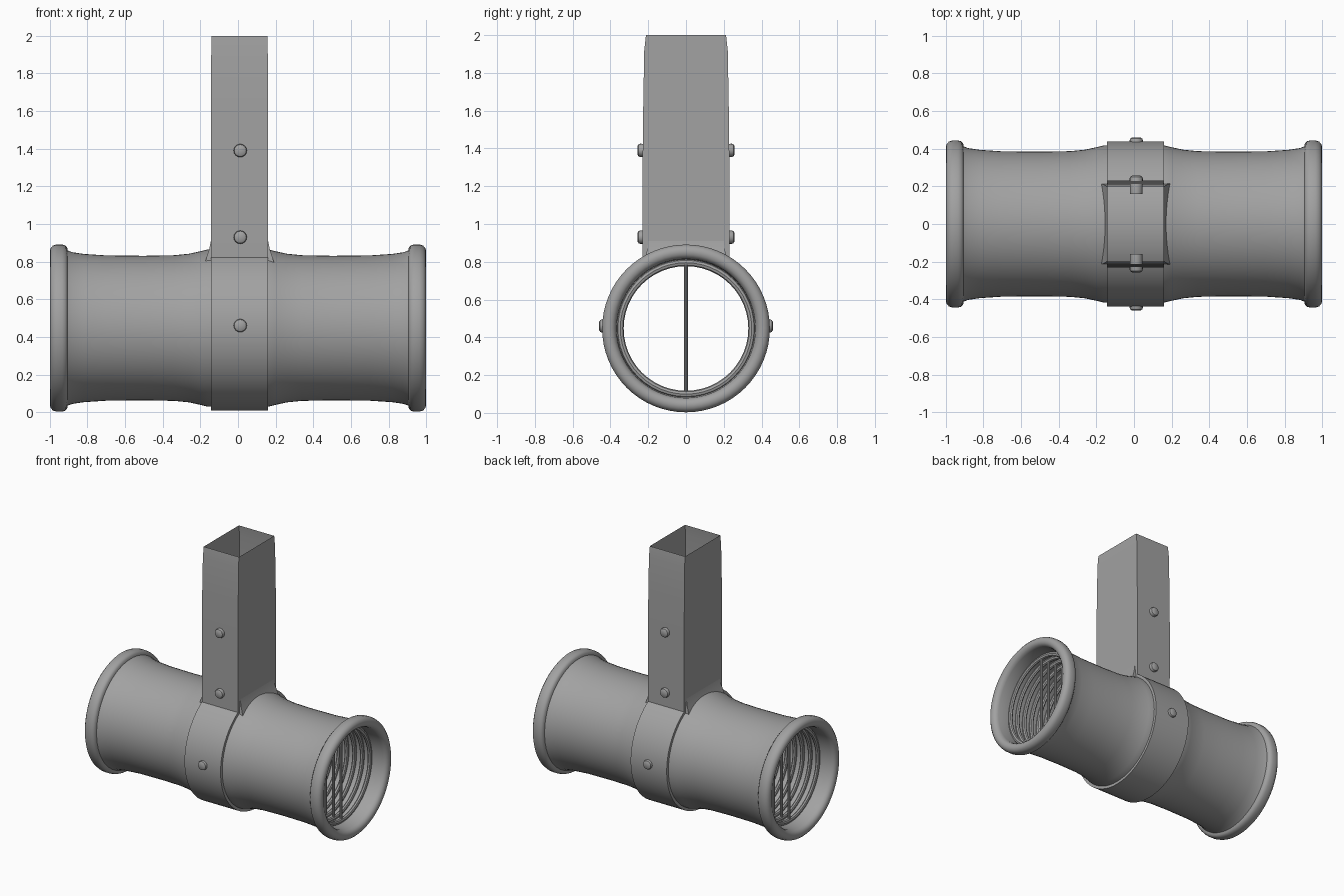
import bpy, bmesh, math
from mathutils import Matrix, Vector

if "Cube" in bpy.data.objects:
    bpy.data.objects.remove(bpy.data.objects["Cube"])

AXIS_Z = 0.447   # height of the pipe axis
POST_X = 0.008   # post and band centre

grey = bpy.data.materials.new("matte grey")
grey.diffuse_color = (0.36, 0.36, 0.36, 1)
grey.use_nodes = True
grey.node_tree.nodes["Principled BSDF"].inputs["Base Color"].default_value = grey.diffuse_color


def finish(name, bm, angle=35):
    bmesh.ops.recalc_face_normals(bm, faces=bm.faces)
    mesh = bpy.data.meshes.new(name)
    bm.to_mesh(mesh)
    bm.free()
    ob = bpy.data.objects.new(name, mesh)
    bpy.context.collection.objects.link(ob)
    mesh.materials.append(grey)
    bpy.ops.object.select_all(action='DESELECT')
    ob.select_set(True)
    bpy.context.view_layer.objects.active = ob
    bpy.ops.object.shade_smooth_by_angle(angle=math.radians(angle))
    return ob


def revolve(name, profile, steps=64, closed=True, matrix=Matrix.Translation((0, 0, AXIS_Z))):
    """Turn (x, radius) points around the x axis, then place with matrix."""
    bm = bmesh.new()
    rings = []
    for x, r in profile:
        rings.append([bm.verts.new((x, r * math.cos(a), r * math.sin(a)))
                      for a in (2 * math.pi * i / steps for i in range(steps))])
    pairs = list(zip(rings, rings[1:]))
    if closed:
        pairs.append((rings[-1], rings[0]))
    else:
        bm.faces.new(rings[0])
        bm.faces.new(rings[-1])
    for a, b in pairs:
        for i in range(steps):
            j = (i + 1) % steps
            bm.faces.new((a[i], a[j], b[j], b[i]))
    bmesh.ops.transform(bm, matrix=matrix, verts=bm.verts)
    return finish(name, bm)


def tube(name, sections, floor=False):
    """Rectangular sleeve through (z, half x, half y) sections."""
    bm = bmesh.new()
    loops = [[bm.verts.new((POST_X + sx * hx, sy * hy, z))
              for sx, sy in ((-1, -1), (1, -1), (1, 1), (-1, 1))] for z, hx, hy in sections]
    for a, b in zip(loops, loops[1:]):
        for i in range(4):
            j = (i + 1) % 4
            bm.faces.new((a[i], a[j], b[j], b[i]))
    return finish(name, bm, 25)


# Pipe: flared outer wall, rounded rims and a stepped bore
outer = [(0.16, 0.418), (0.20, 0.408), (0.26, 0.395), (0.34, 0.387), (0.5, 0.384),
         (0.7, 0.386), (0.82, 0.394), (0.88, 0.403), (0.905, 0.412)]
rim = [(0.908, 0.428), (0.918, 0.439), (0.935, 0.444), (0.965, 0.444),
       (0.984, 0.438), (0.996, 0.424), (1.0, 0.408), (0.997, 0.39),
       (0.985, 0.375), (0.965, 0.368), (0.88, 0.364)]
half = outer + rim
left = [(-x, r) for x, r in reversed(half)]
revolve("pipe", left + half)

# Ridged rings and thin upright bars inside each end of the bore
for side in (-1, 1):
    for i in range(6):
        x = side * (0.87 - 0.065 * i)
        ring = [(x + 0.014 * math.cos(a), 0.348 + 0.018 * math.sin(a))
                for a in (math.pi * k / 4 for k in range(8))]
        revolve("bore_ring", ring, 48)
        revolve("bore_bar", [(-0.34, 0.011), (0.34, 0.011)], 10, False,
                Matrix.Translation((x, 0, AXIS_Z)) @ Matrix.Rotation(math.pi / 2, 4, 'Y'))

# Middle band around the pipe
revolve("band", [(POST_X - 0.152, 0.362), (POST_X - 0.152, 0.439),
                 (POST_X + 0.152, 0.439), (POST_X + 0.152, 0.362)])

# Hollow open post, slightly narrowed at the top, with a flared foot
tube("post", [(0.79, 0.152, 0.229), (1.3, 0.152, 0.23), (1.65, 0.152, 0.226),
              (1.92, 0.15, 0.221), (2.0, 0.149, 0.212)])
tube("post_foot", [(0.79, 0.185, 0.215), (0.84, 0.170, 0.210),
                   (0.87, 0.160, 0.205), (0.91, 0.152, 0.2)])

# Bolts through the post and band, mirrored front and back
for side in (-1, 1):
    for z, start, tip in ((1.39, 0.16, 0.257), (0.93, 0.16, 0.257), (0.46, 0.38, 0.46)):
        profile = [(start, 0.033), (tip - 0.014, 0.035), (tip - 0.006, 0.032), (tip, 0.022)]
        revolve("bolt", profile, 16, False,
                Matrix.Translation((POST_X + 0.004, 0, z)) @ Matrix.Rotation(side * math.pi / 2, 4, 'Z'))
